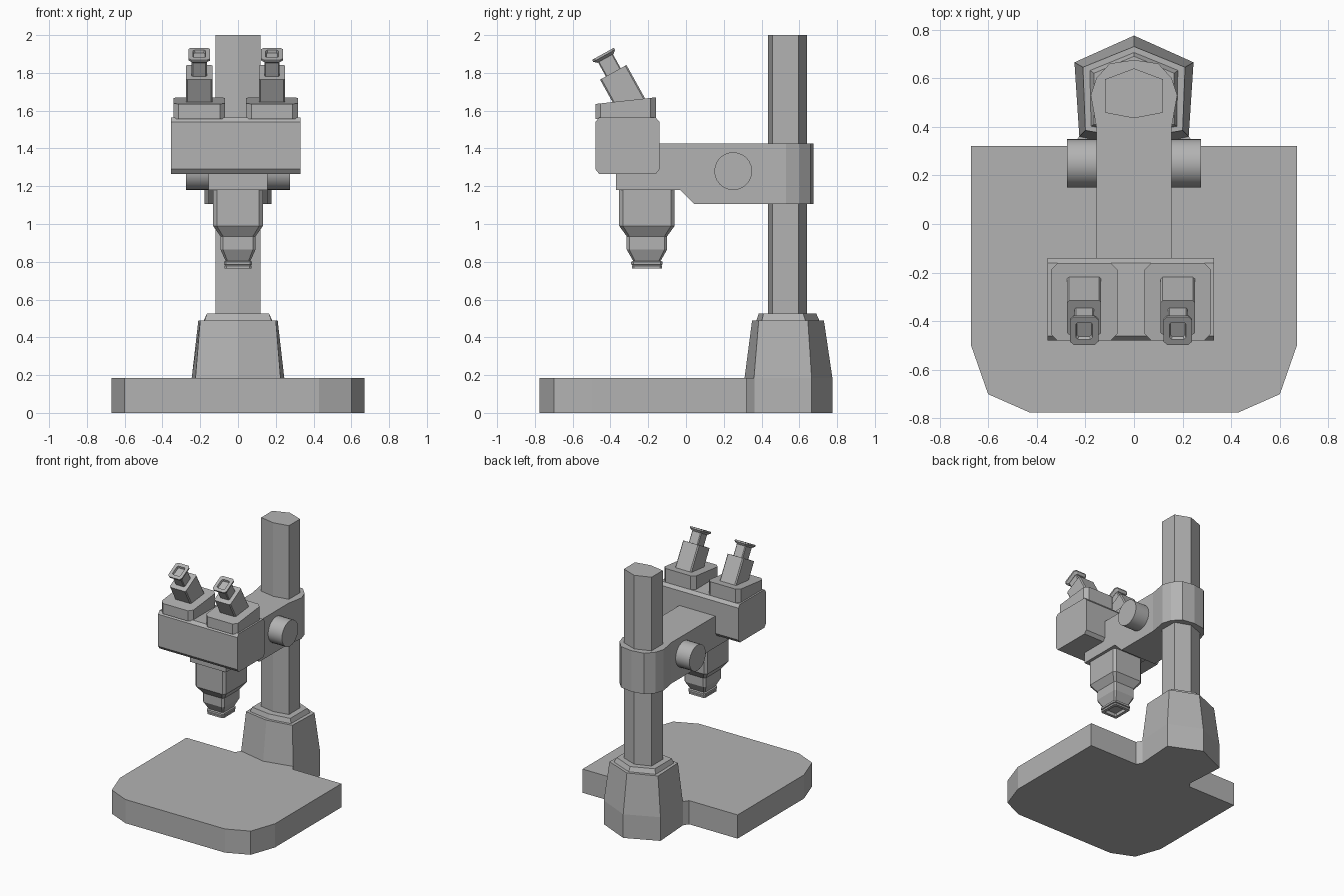
import bpy, bmesh
from math import radians
from mathutils import Matrix, Vector

cube = bpy.data.objects.get("Cube")
if cube:
    bpy.data.objects.remove(cube)

grey = bpy.data.materials.new("plain_grey")
grey.use_nodes = True
grey.diffuse_color = (0.45, 0.45, 0.45, 1)
grey.node_tree.nodes["Principled BSDF"].inputs["Base Color"].default_value = grey.diffuse_color


def loft(name, loops, matrix=None):
    """Skin a stack of equal-length loops and cap both ends."""
    bm = bmesh.new()
    rings = [[bm.verts.new(p) for p in loop] for loop in loops]
    for a, b in zip(rings, rings[1:]):
        for i in range(len(a)):
            j = (i + 1) % len(a)
            bm.faces.new((a[i], a[j], b[j], b[i]))
    bm.faces.new(rings[0][::-1])
    bm.faces.new(rings[-1])
    bmesh.ops.recalc_face_normals(bm, faces=bm.faces)
    if matrix:
        bm.transform(matrix)
    mesh = bpy.data.meshes.new(name)
    bm.to_mesh(mesh)
    bm.free()
    mesh.materials.append(grey)
    obj = bpy.data.objects.new(name, mesh)
    bpy.context.collection.objects.link(obj)
    return obj


def mirrored(half):
    """Complete a half outline by mirroring it across x = 0."""
    return half + [(-x, y) for x, y in reversed(half) if x > 0]


def plan(points, z):
    return [(x, y, z) for x, y in points]


def side_profile(name, points, x0, x1):
    return loft(name, [[(x, y, z) for y, z in points] for x in (x0, x1)])


def post(front, w1, y1, w2, y2, back, z):
    """Six-sided outline with shallow points at front and back."""
    return plan([(0, front), (w1, y1), (w2, y2), (0, back), (-w2, y2), (-w1, y1)], z)


def rect(hx, hy, c, z, cy=0.0):
    """Rectangle with clipped corners."""
    return [(sx * x, cy + sy * y, z) for sx, sy, pair in
            ((1, 1, 0), (-1, 1, 1), (-1, -1, 0), (1, -1, 1))
            for x, y in (((hx, hy - c), (hx - c, hy)) if pair == 0
                         else ((hx - c, hy), (hx, hy - c)))]


# Base plate with a short tongue under the foot
outline = mirrored([(0.43, -0.775), (0.6, -0.7), (0.67, -0.5), (0.67, 0.32),
                    (0.25, 0.32), (0.22, 0.37)])
loft("base_plate", [plan(outline, 0), plan(outline, 0.185)])

# Foot, collar and column
loft("column_foot", [post(0.31, 0.225, 0.36, 0.245, 0.665, 0.775, z) for z in (0, 0.185)]
     + [post(0.35, 0.2, 0.385, 0.21, 0.645, 0.73, 0.49)])
loft("foot_collar", [post(0.37, 0.18, 0.4, 0.185, 0.635, 0.71, 0.48),
                     post(0.385, 0.165, 0.41, 0.165, 0.62, 0.69, 0.525)])
loft("column", [post(0.435, 0.12, 0.458, 0.12, 0.595, 0.64, z) for z in (0.5, 2)])

# Arm, front neck and clamp around the column
side_profile("arm", [(-0.37, 1.18), (-0.03, 1.18), (0.045, 1.105), (0.5, 1.105),
                     (0.5, 1.425), (-0.37, 1.425)], -0.155, 0.155)
ring = mirrored([(0.155, 0.4), (0.178, 0.53), (0.155, 0.6), (0.1, 0.66), (0, 0.675)])
loft("column_clamp", [plan(ring, 1.105), plan(ring, 1.425)])

# Focus knobs
for side, label in ((1, "left"), (-1, "right")):
    bpy.ops.mesh.primitive_cylinder_add(vertices=24, radius=0.1, depth=0.125,
                                        location=(side * 0.2125, 0.25, 1.28),
                                        rotation=(0, radians(90), 0))
    knob = bpy.context.object
    knob.name = label + "_focus_knob"
    knob.data.materials.append(grey)
    bpy.ops.object.shade_smooth_by_angle(angle=radians(30))

# Objective lens, stepping down to a recessed opening
steps = [(0.132, 0.147, 1.19), (0.132, 0.147, 0.99), (0.093, 0.107, 0.935),
         (0.093, 0.107, 0.865), (0.066, 0.073, 0.805), (0.074, 0.083, 0.8),
         (0.074, 0.083, 0.785), (0.066, 0.075, 0.783), (0.072, 0.08, 0.778),
         (0.072, 0.08, 0.765), (0.05, 0.058, 0.765), (0.05, 0.058, 0.79)]
loft("objective", [rect(x, y, x * 0.15, z, -0.207) for x, y, z in steps])

# Head block with clipped long edges
head = [(-0.48, 1.29), (-0.46, 1.265), (-0.16, 1.265), (-0.14, 1.29),
        (-0.14, 1.54), (-0.16, 1.563), (-0.46, 1.563), (-0.48, 1.54)]
side_profile("head", head, -0.355, 0.33)

# Eyepieces: sloped mount, tilted tube, narrow tube and flared cup
for x, label in ((-0.205, "right"), (0.18, "left")):
    mount = rect(0.137, 0.16, 0.028, 0)
    top = [(px, y, 1.653 + 0.11 * y) for px, y, z in mount]
    bottom = [(px, y, 1.555) for px, y, z in mount]
    loft(label + "_eyepiece_mount", [bottom, top], Matrix.Translation((x, -0.32, 0)))

    tilt = (Matrix.Translation(Vector((x, -0.385, 1.803)))
            @ Matrix.Rotation(radians(29), 4, 'X'))
    loft(label + "_eyepiece_tube",
         [rect(0.07, 0.08, 0.008, z) for z in (-0.2, 0)], tilt)
    loft(label + "_eyepiece_neck",
         [rect(0.04, 0.045, 0.006, z) for z in (-0.02, 0.095)], tilt)
    cup = [(0.042, 0.05, 0.085), (0.058, 0.066, 0.1), (0.058, 0.066, 0.112),
           (0.034, 0.04, 0.112), (0.03, 0.035, 0.097)]
    loft(label + "_eyepiece_cup", [rect(a, b, a * 0.25, z) for a, b, z in cup], tilt)
